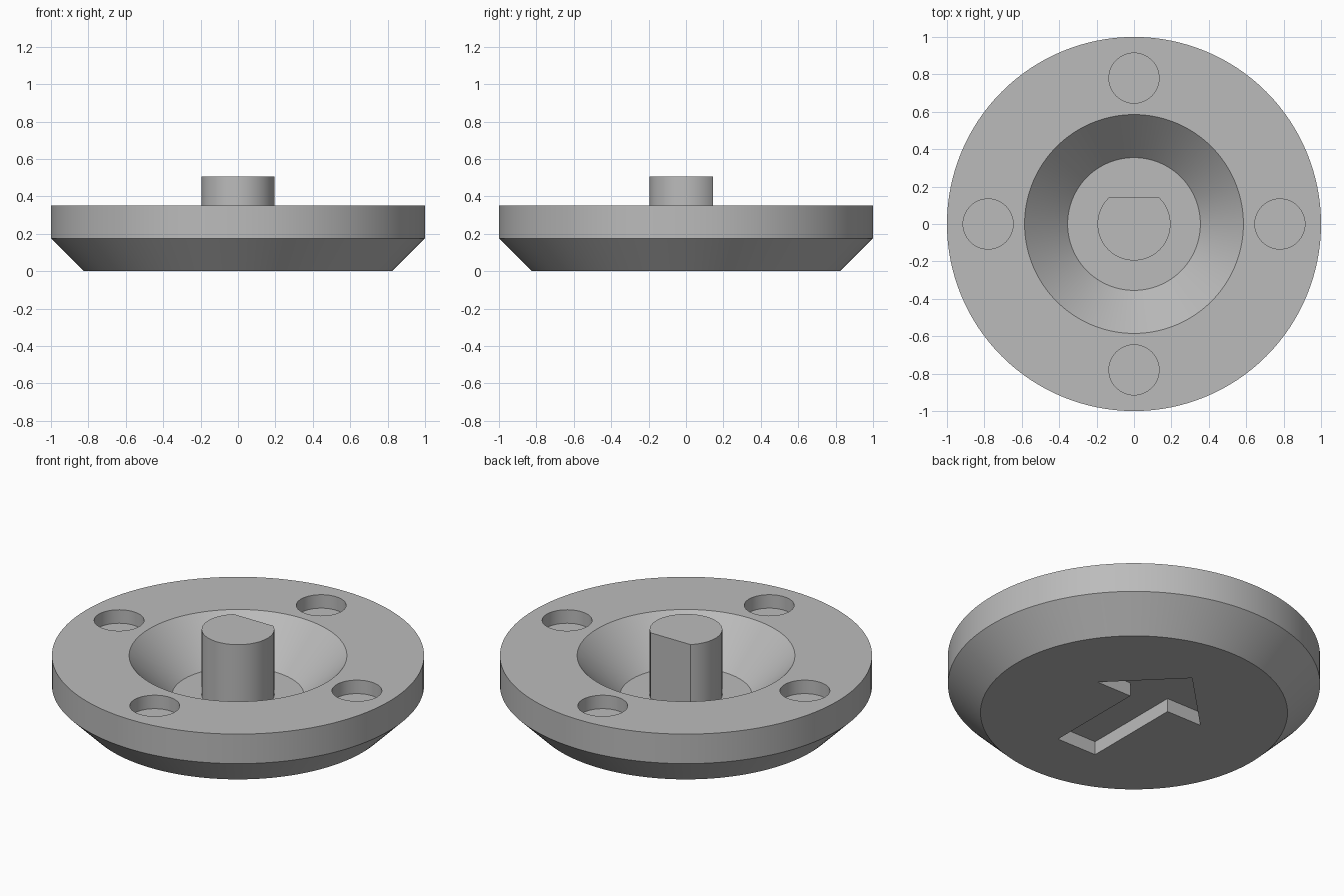
import bpy
import bmesh
from math import sin, cos, pi, radians, asin

SEGMENTS = 128

cube = bpy.data.objects.get("Cube")
if cube:
    bpy.data.objects.remove(cube, do_unlink=True)

# Single plain grey
grey = bpy.data.materials.new("plain grey")
grey.use_nodes = True
colour = (0.5, 0.5, 0.5, 1)
grey.diffuse_color = colour
grey.node_tree.nodes["Principled BSDF"].inputs["Base Color"].default_value = colour


def finish(name, bm):
    """Turn a bmesh into a named object with outward normals."""
    bmesh.ops.recalc_face_normals(bm, faces=bm.faces)
    mesh = bpy.data.meshes.new(name)
    bm.to_mesh(mesh)
    bm.free()
    mesh.materials.append(grey)
    obj = bpy.data.objects.new(name, mesh)
    bpy.context.collection.objects.link(obj)
    return obj


def arc(radius, start=0, end=2 * pi, count=SEGMENTS, cx=0, cy=0):
    step = (end - start) / count
    return [(cx + radius * cos(start + i * step), cy + radius * sin(start + i * step))
            for i in range(count)]


def lathe(name, profile):
    """Stack rings of (radius, z) and cap both ends with flat discs."""
    bm = bmesh.new()
    rings = [[bm.verts.new((x, y, z)) for x, y in arc(r)] for r, z in profile]
    for a, b in zip(rings, rings[1:]):
        for i in range(SEGMENTS):
            j = (i + 1) % SEGMENTS
            bm.faces.new((a[i], a[j], b[j], b[i]))
    bm.faces.new(rings[0])
    bm.faces.new(rings[-1])
    return finish(name, bm)


def prism(name, outline, z0, z1):
    """Extrude a flat outline from z0 up to z1."""
    bm = bmesh.new()
    face = bm.faces.new([bm.verts.new((x, y, z0)) for x, y in outline])
    top = bmesh.ops.extrude_face_region(bm, geom=[face])["geom"]
    for v in top:
        if isinstance(v, bmesh.types.BMVert):
            v.co.z = z1
    return finish(name, bm)


def select(obj):
    bpy.ops.object.select_all(action="DESELECT")
    obj.select_set(True)
    bpy.context.view_layer.objects.active = obj


def cut(target, cutter):
    cutter.hide_render = True
    mod = target.modifiers.new(cutter.name, "BOOLEAN")
    mod.operation, mod.solver, mod.object = "DIFFERENCE", "EXACT", cutter
    select(target)
    bpy.ops.object.modifier_apply(modifier=mod.name)
    bpy.data.objects.remove(cutter, do_unlink=True)


# Round base: chamfered underside, straight rim, conical bowl
TOP, FLOOR = 0.35, 0.115
base = lathe("round_base", [(0.825, 0), (1, 0.175), (1, TOP),
                            (0.585, TOP), (0.355, FLOOR)])

# Four blind holes in the top rim
for i in range(4):
    a = i * pi / 2
    hole = arc(0.134, count=64, cx=0.78 * cos(a), cy=0.78 * sin(a))
    cut(base, prism("hole_cutter", hole, TOP - 0.08, TOP + 0.1))

# Arrow recess in the underside, pointing to the back
half = [(0.13, -0.48), (0.13, 0.125), (0.36, 0.125)]
arrow = half + [(0, 0.485)] + [(-x, y) for x, y in reversed(half)]
cut(base, prism("arrow_cutter", arrow, -0.1, 0.08))

# Central post with a flat on its back side
RADIUS, FLAT = 0.195, 0.145
edge = asin(FLAT / RADIUS)
d_shape = arc(RADIUS, pi - edge, 2 * pi + edge, 80)
d_shape.append((RADIUS * cos(edge), FLAT))
post = prism("d_shaped_post", d_shape, FLOOR, 0.505)

for obj in (base, post):
    select(obj)
    bpy.ops.object.shade_smooth_by_angle(angle=radians(25))
